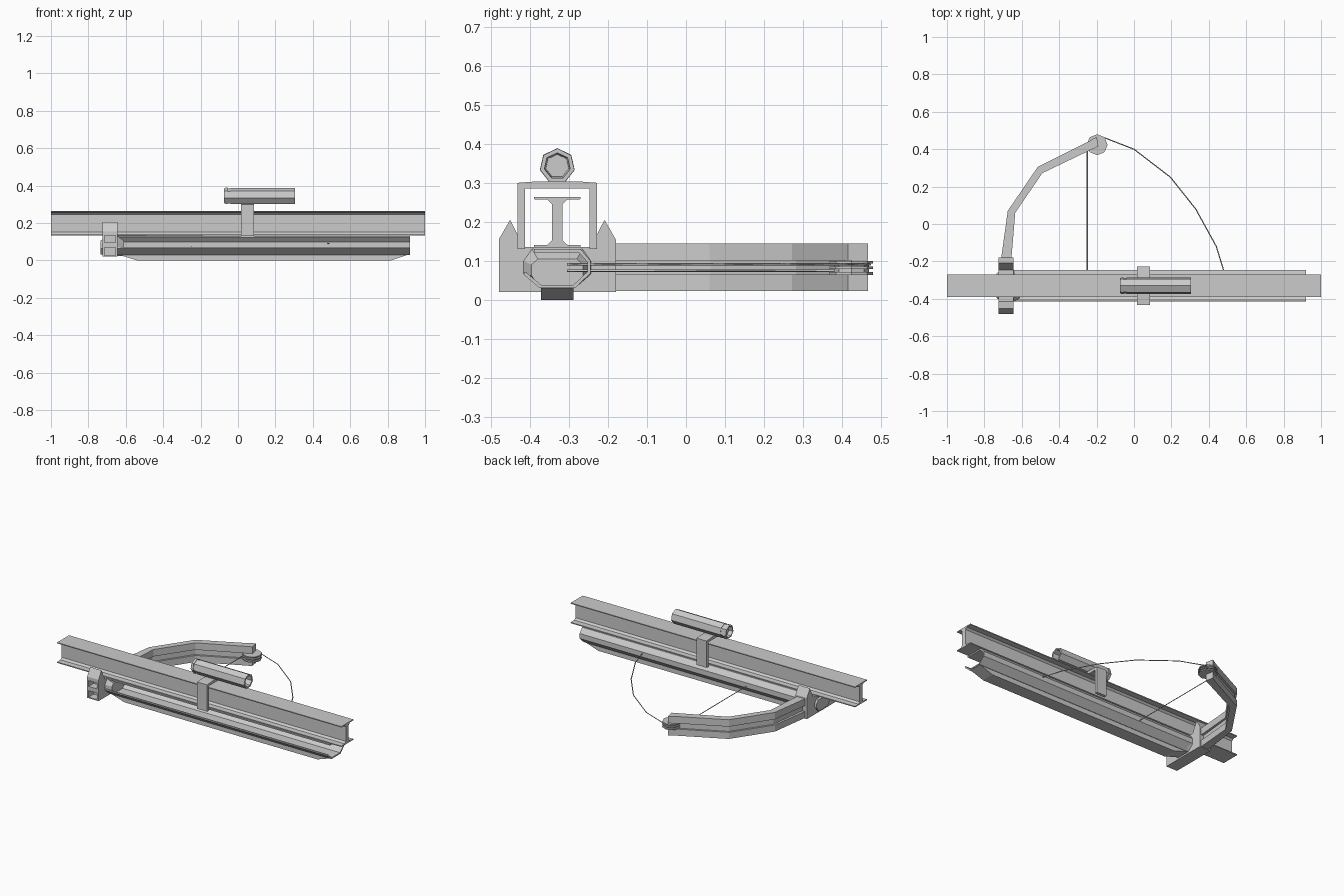
import bpy, bmesh, math
from mathutils import Vector

if "Cube" in bpy.data.objects:
    bpy.data.objects.remove(bpy.data.objects["Cube"])

YC = -0.33  # centre line of the rail


def finish(name, bm):
    bmesh.ops.recalc_face_normals(bm, faces=bm.faces)
    me = bpy.data.meshes.new(name)
    bm.to_mesh(me)
    bm.free()
    ob = bpy.data.objects.new(name, me)
    bpy.context.collection.objects.link(ob)
    return ob


def loft(name, rings):
    """Closed skin through rings of equal point count, capped at both ends."""
    bm = bmesh.new()
    vs = [[bm.verts.new(p) for p in r] for r in rings]
    n = len(vs[0])
    for a, b in zip(vs, vs[1:]):
        for i in range(n):
            bm.faces.new((a[i], a[(i + 1) % n], b[(i + 1) % n], b[i]))
    bm.faces.new(vs[0])
    bm.faces.new(vs[-1])
    return finish(name, bm)


def along_x(name, prof, x0, x1):
    return loft(name, [[(x, y, z) for y, z in prof] for x in (x0, x1)])


def along_z(name, prof, z0, z1):
    return loft(name, [[(x, y, z) for x, y in prof] for z in (z0, z1)])


def box(name, x0, x1, y0, y1, z0, z1):
    return along_x(name, [(y0, z0), (y1, z0), (y1, z1), (y0, z1)], x0, x1)


def mirrored(half):
    """Half profile (offset from centre, z), mirrored about the rail centre."""
    return [(YC + y, z) for y, z in half] + [(YC - y, z) for y, z in reversed(half)]


def ngon(n, r, start=0.0):
    return [(r * math.cos(start + 2 * math.pi * i / n), r * math.sin(start + 2 * math.pi * i / n)) for i in range(n)]


def tube(name, pts, r=0.003):
    cu = bpy.data.curves.new(name, 'CURVE')
    cu.dimensions = '3D'
    cu.bevel_depth = r
    cu.bevel_resolution = 0
    cu.use_fill_caps = True
    sp = cu.splines.new('POLY')
    sp.points.add(len(pts) - 1)
    for p, c in zip(sp.points, pts):
        p.co = (*c, 1)
    ob = bpy.data.objects.new(name, cu)
    bpy.context.collection.objects.link(ob)


# I-beam rail
along_x("top_rail", mirrored([
    (0.060, 0.134), (0.060, 0.140), (0.026, 0.141), (0.014, 0.152),
    (0.014, 0.246), (0.026, 0.257), (0.060, 0.258), (0.060, 0.264)]), -1, 1)

# Hollow stock, open along the front
outer = [(-0.39, 0.13), (-0.27, 0.13), (-0.245, 0.10), (-0.245, 0.068), (-0.285, 0.03),
         (-0.375, 0.03), (-0.415, 0.064), (-0.415, 0.072)]
inner = [(-0.39, 0.122), (-0.275, 0.122), (-0.253, 0.097), (-0.253, 0.072), (-0.289, 0.038),
         (-0.371, 0.038), (-0.407, 0.068), (-0.407, 0.072)]
along_x("stock_shell", outer + inner[::-1], -0.66, 0.92)

# Faceted block closing the rear of the stock
big = mirrored([(0.065, 0.13), (0.086, 0.10), (0.086, 0.066), (0.045, 0.03)])
small = mirrored([(0.050, 0.105), (0.066, 0.09), (0.066, 0.062), (0.045, 0.032)])
loft("stock_end_block", [[(x, y, z) for y, z in p]
                         for x, p in ((-0.735, small), (-0.70, big), (-0.645, big), (-0.61, small))])

# Keel with sloping ends
loft("keel", [[(-0.65, y, 0.034), (0.92, y, 0.034), (0.82, y, 0), (-0.54, y, 0)]
              for y in (YC - 0.042, YC + 0.042)])

# Limb clamp with pointed cheeks and two sockets at the front
clamp = along_x("limb_clamp", mirrored([
    (0.150, 0.02), (0.150, 0.155), (0.121, 0.205), (0.085, 0.135)]), -0.725, -0.645)
for z0, z1 in ((0.027, 0.068), (0.095, 0.132)):
    cut = box("socket_cutter", -0.715, -0.655, -0.55, -0.43, z0, z1)
    cut.hide_render = True
    cut.hide_viewport = True
    m = clamp.modifiers.new("socket", 'BOOLEAN')
    m.object = cut
    m.solver = 'EXACT'

# Bent limb: two bars and a joining web
out_edge = [(-0.718, -0.24), (-0.675, 0.07), (-0.515, 0.305), (-0.245, 0.44), (-0.20, 0.467)]
in_edge = [(-0.66, -0.24), (-0.635, 0.06), (-0.49, 0.272), (-0.24, 0.392), (-0.19, 0.415)]


def limb_bar(name, t0, t1, z0, z1, n=5):
    rings = []
    for a, b in list(zip(out_edge, in_edge))[:n]:
        p, q = Vector(a).lerp(Vector(b), t0), Vector(a).lerp(Vector(b), t1)
        rings.append([(*p, z0), (*q, z0), (*q, z1), (*p, z1)])
    loft(name, rings)


limb_bar("lower_limb", 0, 1, 0.023, 0.065)
limb_bar("upper_limb", 0, 1, 0.101, 0.145)
limb_bar("limb_web", 0.3, 0.7, 0.06, 0.106, 4)

# Octagonal pulley at the limb tip
for i, (z0, z1, r) in enumerate(((0.064, 0.071, 0.056), (0.071, 0.079, 0.045), (0.079, 0.086, 0.056),
                                 (0.086, 0.093, 0.045), (0.093, 0.100, 0.056))):
    along_z("pulley_%d" % i, [(-0.197 + x, 0.424 + y) for x, y in ngon(8, r, math.pi / 2)], z0, z1)

# Cables
tube("straight_cable", [(-0.25, 0.42, 0.075), (-0.25, -0.305, 0.075)])
tube("curved_cable", [(x, y, 0.091) for x, y in (
    (-0.19, 0.472), (-0.15, 0.458), (0, 0.40), (0.195, 0.25), (0.33, 0.08), (0.44, -0.12),
    (0.48, -0.25), (0.488, -0.305))])

# Sight bracket over the rail
along_x("sight_bracket", mirrored([
    (0.083, 0.13), (0.102, 0.13), (0.102, 0.30), (0.05, 0.304)]) +
    [(YC - 0.083, 0.13)] + [(YC - 0.083, 0.286), (YC + 0.083, 0.286)], 0.015, 0.085)

# Seven-sided sight tube with recessed ends
stations = [(0.20, 0.030), (0.305, 0.034), (0.305, 0.045), (-0.04, 0.045), (-0.04, 0.042),
            (-0.055, 0.042), (-0.055, 0.046), (-0.066, 0.046), (-0.075, 0.040),
            (-0.075, 0.034), (-0.05, 0.030)]
sight = loft("sight_tube", [[(x, YC + y, 0.343 + z) for y, z in ngon(7, r, math.pi / 2)]
                            for x, r in stations])
